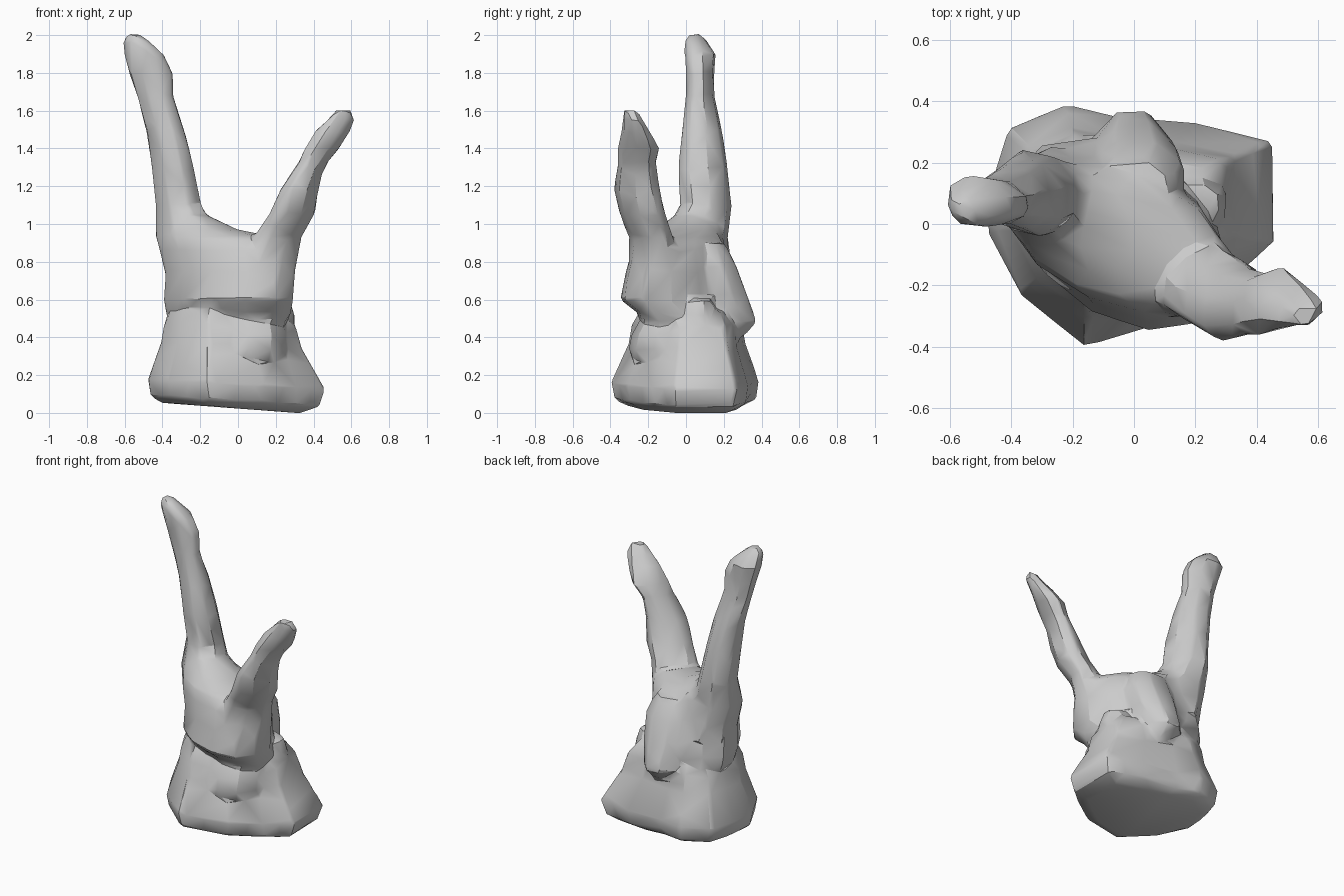
import bpy, bmesh
from math import sin, cos, tau, radians

cube = bpy.data.objects.get("Cube")
if cube:
    bpy.data.objects.remove(cube)

bm = bmesh.new()


def skin(rings):
    """Close a stack of equal point rings into a solid shell."""
    loops = [[bm.verts.new(p) for p in ring] for ring in rings]
    count = len(loops[0])
    for low, high in zip(loops, loops[1:]):
        for i in range(count):
            j = (i + 1) % count
            bm.faces.new((low[i], low[j], high[j], high[i]))
    bm.faces.new(loops[0][::-1])
    bm.faces.new(loops[-1])


def loft(stations, sides=10, skew=0.0):
    """Stations are height, then the x range and the y range there."""
    rings = []
    for z, left, right, front, back in stations:
        ring = []
        for i in range(sides):
            angle = tau * (i + 0.5) / sides
            x = (left + right) / 2 + (right - left) / 2 * cos(angle) * 1.04
            y = (front + back) / 2 + (back - front) / 2 * sin(angle - skew) * 1.04
            ring.append((x, y, z))
        rings.append(ring)
    skin(rings)


# Spreading foot: one outline, scaled about the trunk at each height
outline = [(-.48, -.02), (-.37, -.23), (-.16, -.4), (.14, -.31), (.33, -.17), (.46, -.06),
           (.45, .27), (.2, .33), (-.05, .35), (-.22, .39), (-.41, .31), (-.46, .15)]
levels = [(.025, .78), (.06, .95), (.15, 1), (.25, .9), (.36, .79), (.47, .74), (.55, .62)]
cx, cy = -.13, .03
skin([[(cx + (x - cx) * s, cy + (y - cy) * s, z - .06 * x * (1 - z)) for x, y in outline]
      for z, s in levels])

# Belly bulge under the lip
loft([(.22, -.08, .2, -.24, .1), (.33, -.16, .26, -.3, .1),
      (.42, -.16, .26, -.28, .1), (.52, -.1, .22, -.22, .1)], 10)

# Trunk with an overhanging front lip and a saddle sloping down from the tall horn
loft([(.4, -.3, .2, -.18, .22), (.53, -.38, .28, -.25, .26),
      (.6, -.39, .29, -.34, .27), (.75, -.38, .3, -.31, .23),
      (.87, -.41, .3, -.28, .2), (.93, -.41, .2, -.24, .19),
      (.97, -.4, 0, -.15, .19), (1.04, -.39, -.15, -.07, .19)], 12, .4)

# Ridge hanging down the back
loft([(.4, -.04, .06, .2, .3), (.48, -.12, .11, .12, .38),
      (.62, -.15, .15, .05, .33), (.78, -.16, .17, .02, .27), (.9, -.15, .12, 0, .21)], 8)

# Hip bump on the outer side
loft([(.4, .05, .28, 0, .14), (.5, .05, .31, -.04, .17), (.6, .05, .28, 0, .14)], 8)

# Tall horn
loft([(.7, -.38, -.02, -.15, .25), (.93, -.44, -.1, -.12, .22),
      (1.1, -.44, -.19, -.03, .24), (1.3, -.46, -.23, -.04, .22),
      (1.5, -.49, -.28, -.02, .19), (1.68, -.54, -.34, 0, .15),
      (1.8, -.58, -.34, 0, .15), (1.9, -.61, -.39, -.01, .16),
      (1.97, -.61, -.47, -.01, .11), (2.005, -.59, -.52, .02, .08)], 8, .2)

# Short horn, leaning outward and forward
loft([(.7, -.02, .3, -.3, -.02), (.93, .08, .34, -.3, -.07),
      (1.05, .16, .41, -.35, -.11), (1.18, .22, .43, -.38, -.14),
      (1.27, .28, .45, -.37, -.15), (1.33, .32, .48, -.36, -.16),
      (1.4, .35, .54, -.36, -.14), (1.5, .41, .6, -.34, -.2),
      (1.55, .47, .62, -.34, -.23), (1.605, .52, .6, -.33, -.26)], 8, -.3)

# Fuse the shells into one sculpted, faceted surface
bmesh.ops.recalc_face_normals(bm, faces=bm.faces)
mesh = bpy.data.meshes.new("horned_trunk")
bm.to_mesh(mesh)
bm.free()
trunk = bpy.data.objects.new("horned_trunk", mesh)
bpy.context.collection.objects.link(trunk)

fuse = trunk.modifiers.new("Fuse", 'REMESH')
fuse.mode, fuse.voxel_size = 'VOXEL', .018
soften = trunk.modifiers.new("Soften", 'SMOOTH')
soften.factor, soften.iterations = .5, 5
facet = trunk.modifiers.new("Facet", 'DECIMATE')
facet.ratio = .03

bpy.ops.object.select_all(action='DESELECT')
trunk.select_set(True)
bpy.context.view_layer.objects.active = trunk
for name in ("Fuse", "Soften", "Facet"):
    bpy.ops.object.modifier_apply(modifier=name)

# Plain grey clay
clay = bpy.data.materials.new("grey_clay")
clay.use_nodes = True
colour = (.6, .6, .6, 1)
clay.diffuse_color = colour
clay.node_tree.nodes["Principled BSDF"].inputs["Base Color"].default_value = colour
trunk.data.materials.clear()
trunk.data.materials.append(clay)
bpy.ops.object.shade_smooth_by_angle(angle=radians(30))
